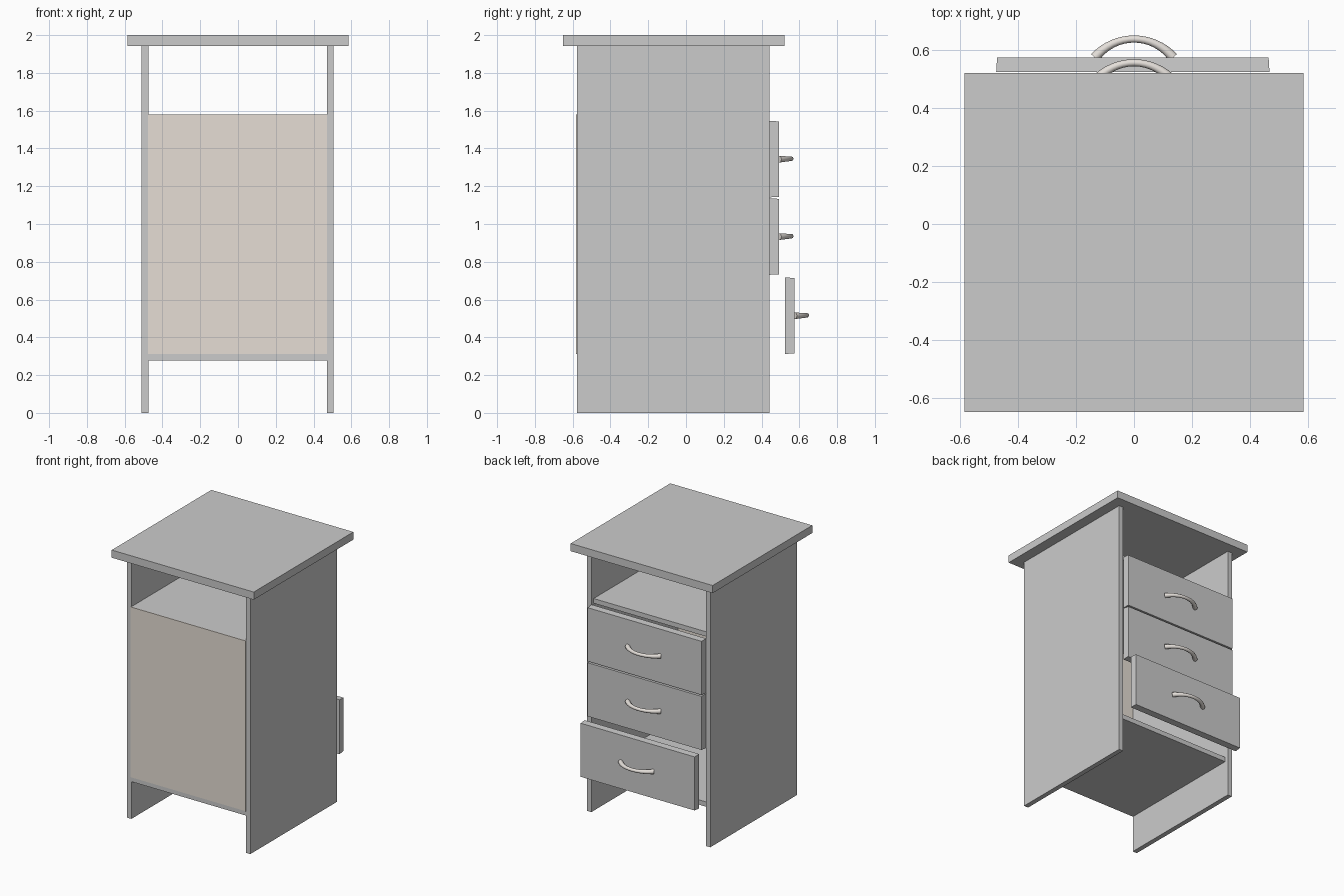
import bpy, bmesh, math

if "Cube" in bpy.data.objects:
    bpy.data.objects.remove(bpy.data.objects["Cube"])


def material(name, rgb):
    m = bpy.data.materials.new(name)
    m.diffuse_color = (*rgb, 1)
    m.use_nodes = True
    m.node_tree.nodes["Principled BSDF"].inputs["Base Color"].default_value = m.diffuse_color
    return m


beige = material("beige_board", (0.79, 0.73, 0.66))
metal = material("warm_metal", (0.78, 0.74, 0.70))


def box(name, x, y, z, mat=None, taper=0.0):
    """Box from (min, max) ranges; taper shrinks the +y face."""
    bm = bmesh.new()
    bmesh.ops.create_cube(bm, size=1)
    for v in bm.verts:
        front = v.co.y > 0
        for i, r in enumerate((x, y, z)):
            s = 1 if v.co[i] > 0 else -1
            v.co[i] = r[1] if s > 0 else r[0]
            if front and i != 1:
                v.co[i] -= s * taper
    me = bpy.data.meshes.new(name)
    bm.to_mesh(me)
    bm.free()
    ob = bpy.data.objects.new(name, me)
    bpy.context.collection.objects.link(ob)
    if mat:
        me.materials.append(mat)
    return ob


def handle(name, y, z):
    """Arched pull, thicker at its ends."""
    cu = bpy.data.curves.new(name, 'CURVE')
    cu.dimensions = '3D'
    cu.bevel_depth = 0.018
    cu.bevel_resolution = 3
    cu.use_fill_caps = True
    half, rise, n = 0.135, 0.064, 16
    rad = (half ** 2 + rise ** 2) / (2 * rise)
    a = math.asin(half / rad)
    sp = cu.splines.new('POLY')
    sp.points.add(n)
    for i, p in enumerate(sp.points):
        t = -a + 2 * a * i / n
        d = rad * math.cos(t) - (rad - rise)
        p.co = (rad * math.sin(t), y + d, z + 0.04 * d, 1)
        p.radius = 0.68 + 0.32 * abs(t / a) ** 2
    sp.use_smooth = True
    cu.materials.append(metal)
    ob = bpy.data.objects.new(name, cu)
    bpy.context.collection.objects.link(ob)


# Carcass
box("table_top", (-0.585, 0.585), (-0.65, 0.522), (1.943, 2.0))
box("left_side_panel", (-0.51, -0.474), (-0.578, 0.443), (0, 1.943))
box("right_side_panel", (0.47, 0.506), (-0.578, 0.443), (0, 1.943))
box("upper_shelf", (-0.474, 0.47), (-0.577, 0.415), (1.545, 1.58))
box("bottom_shelf", (-0.474, 0.47), (-0.577, 0.415), (0.277, 0.313))
box("rear_board", (-0.476, 0.472), (-0.583, -0.577), (0.312, 1.58), beige)

# Drawer fronts with handles, the lowest one pulled out
for label, y, z in (("top", 0.443, 1.141), ("middle", 0.443, 0.731), ("lower", 0.525, 0.312)):
    box(label + "_drawer_front", (-0.476, 0.468), (y, y + 0.05), (z, z + 0.405), taper=0.003)
    handle(label + "_handle", y + 0.05, z + 0.202)
